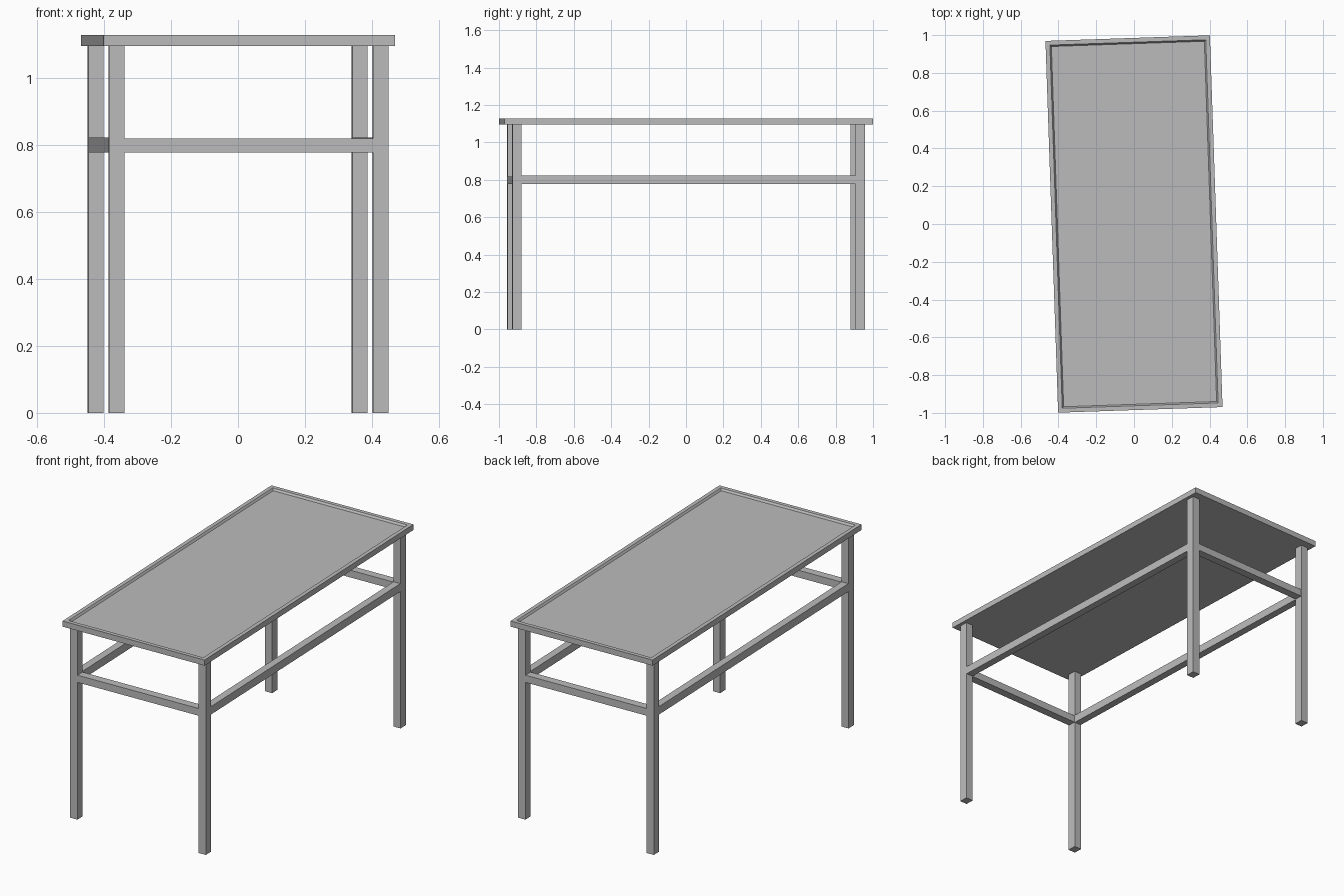
import bpy
import bmesh
from math import radians
from mathutils import Matrix

cube = bpy.data.objects.get("Cube")
if cube:
    bpy.data.objects.remove(cube, do_unlink=True)

GREY = (0.5, 0.5, 0.5, 1)
grey = bpy.data.materials.new("plain_grey")
grey.use_nodes = True
grey.diffuse_color = GREY
grey.node_tree.nodes["Principled BSDF"].inputs["Base Color"].default_value = GREY

# The whole table is turned slightly about the vertical axis
TURN = Matrix.Rotation(radians(1.95), 4, "Z")
LEG_X, LEG_Y = 0.394, 0.918          # leg centres
LEG_W, LEG_D = 0.045, 0.05           # leg section
TOP_LOW, TOP_HIGH = 1.095, 1.127


def add_box(name, centre, size, shape=None):
    bm = bmesh.new()
    bmesh.ops.create_cube(bm, size=1)
    bmesh.ops.scale(bm, vec=size, verts=bm.verts)
    bmesh.ops.translate(bm, vec=centre, verts=bm.verts)
    if shape:
        shape(bm)
    mesh = bpy.data.meshes.new(name)
    bm.to_mesh(mesh)
    bm.free()
    mesh.materials.append(grey)
    obj = bpy.data.objects.new(name, mesh)
    obj.matrix_world = TURN
    bpy.context.collection.objects.link(obj)
    return obj


def sink_panel(bm):
    """Flat rim, then a short slope down to the recessed panel."""
    bm.normal_update()
    top = max(bm.faces, key=lambda f: f.normal.z)
    bmesh.ops.inset_region(bm, faces=[top], thickness=0.032)
    bmesh.ops.inset_region(bm, faces=[top], thickness=0.011, depth=-0.011)


# Tabletop with raised rim
add_box("tabletop", (0, 0, (TOP_LOW + TOP_HIGH) / 2),
        (0.871, 1.969, TOP_HIGH - TOP_LOW), sink_panel)

# Legs
for y_name, sy in (("front", -1), ("back", 1)):
    for x_name, sx in (("right", -1), ("left", 1)):
        add_box(f"{y_name}_{x_name}_leg", (sx * LEG_X, sy * LEG_Y, TOP_LOW / 2),
                (LEG_W, LEG_D, TOP_LOW))

# Rails between the legs
for name, s in (("right", -1), ("left", 1)):
    add_box(f"{name}_long_rail", (s * LEG_X, 0, 0.799),
            (LEG_W - 0.003, 2 * LEG_Y - LEG_D, 0.045))
for name, s in (("front", -1), ("back", 1)):
    add_box(f"{name}_short_rail", (0, s * LEG_Y, 0.798),
            (2 * LEG_X - LEG_W, LEG_D - 0.004, 0.041))
